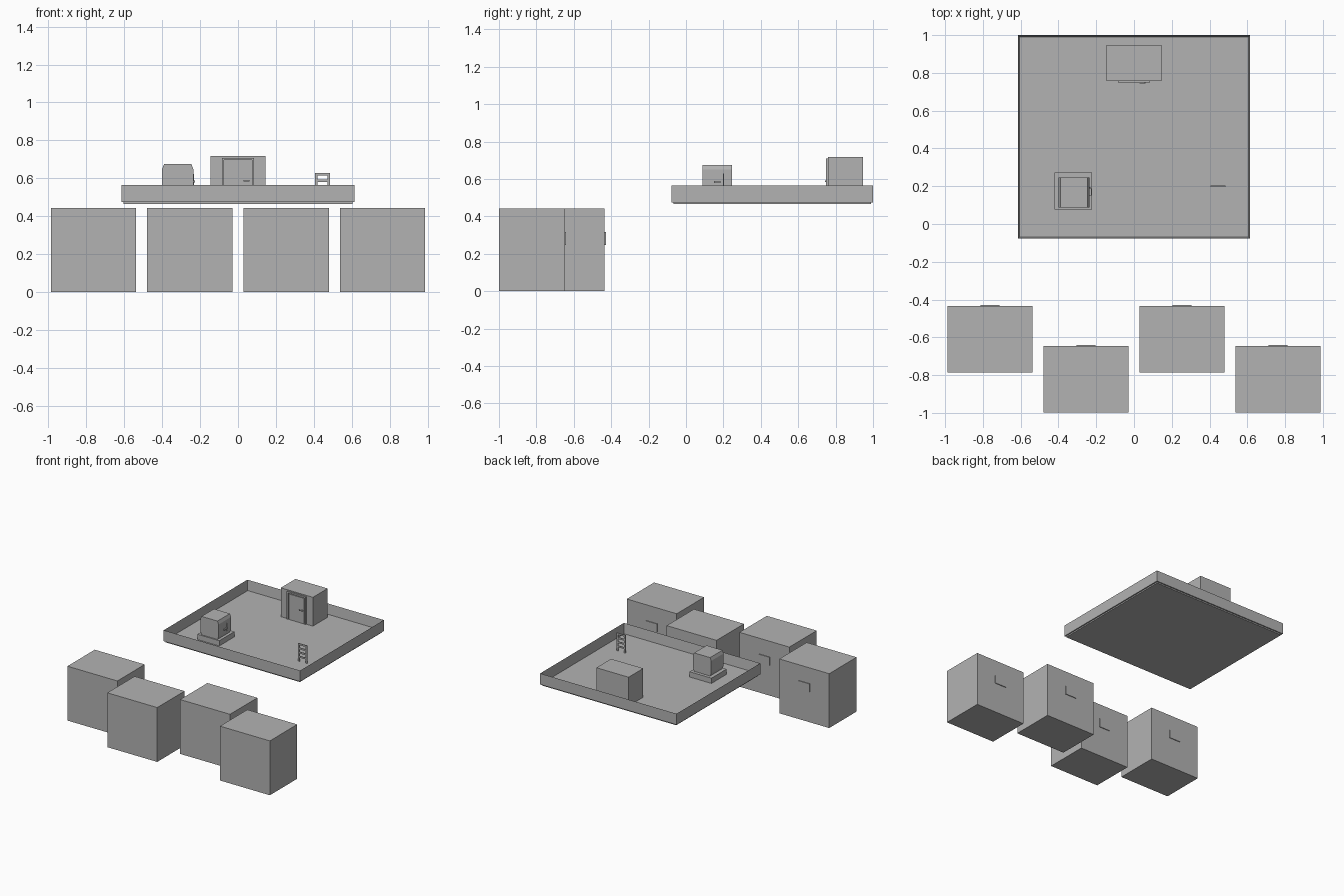
import bpy, bmesh

grey = bpy.data.materials.new("plain_grey")
grey.diffuse_color = (0.45, 0.45, 0.45, 1)


def finish(name, bm):
    bmesh.ops.recalc_face_normals(bm, faces=bm.faces)
    me = bpy.data.meshes.new(name)
    bm.to_mesh(me)
    bm.free()
    me.materials.append(grey)
    ob = bpy.data.objects.new(name, me)
    bpy.context.collection.objects.link(ob)
    return ob


def add_box(bm, x0, x1, y0, y1, z0, z1):
    vs = bmesh.ops.create_cube(bm, size=1)["verts"]
    for v in vs:
        v.co = ((x0, x1)[v.co.x > 0], (y0, y1)[v.co.y > 0], (z0, z1)[v.co.z > 0])


def boxes(name, *dims):
    bm = bmesh.new()
    for d in dims:
        add_box(bm, *d)
    return finish(name, bm)


# Row of four staggered blocks, each with a thin plate on the back
for i in range(4):
    x = -0.987 + 0.508 * i
    y = -0.435 if i % 2 == 0 else -0.647
    boxes(f"block_{i + 1}", (x, x + 0.45, y - 0.352, y, 0, 0.443))
    c = x + 0.225
    boxes(f"block_plate_{i + 1}", (c - 0.05, c + 0.05, y, y + 0.006, 0.247, 0.315))

# Roof slab, slightly inset below the parapet
boxes("roof_slab", (-0.605, 0.605, -0.068, 0.99, 0.465, 0.48))

# Parapet: box with its top inset and pushed down to the roof floor
bm = bmesh.new()
add_box(bm, -0.615, 0.615, -0.078, 1.0, 0.475, 0.565)
top = max(bm.faces, key=lambda f: f.calc_center_median().z)
bmesh.ops.inset_region(bm, faces=[top], thickness=0.013)
for v in top.verts:
    v.co.z = 0.482
finish("parapet", bm)

# Stair house with door
boxes("stair_house", (-0.145, 0.145, 0.758, 0.947, 0.48, 0.717))
boxes("door_frame",
      (-0.085, -0.073, 0.749, 0.758, 0.48, 0.708),
      (0.073, 0.085, 0.749, 0.758, 0.48, 0.708),
      (-0.073, 0.073, 0.749, 0.758, 0.696, 0.708))
boxes("door_panel", (-0.068, 0.068, 0.752, 0.758, 0.48, 0.69))
boxes("door_handle", (0.03, 0.06, 0.743, 0.747, 0.583, 0.591),
      (0.052, 0.06, 0.747, 0.752, 0.583, 0.591))

# Vent unit: base and a chamfered body extruded along y
boxes("vent_base", (-0.42, -0.223, 0.077, 0.272, 0.48, 0.525))
profile = [(-0.072, 0.525), (0.072, 0.525), (0.082, 0.55), (0.082, 0.65),
           (0.072, 0.675), (-0.072, 0.675), (-0.082, 0.65), (-0.082, 0.55)]
bm = bmesh.new()
face = bm.faces.new([bm.verts.new((-0.318 + x, 0.087, z)) for x, z in profile])
ext = bmesh.ops.extrude_face_region(bm, geom=[face])["geom"]
bmesh.ops.translate(bm, vec=(0, 0.16, 0),
                    verts=[g for g in ext if isinstance(g, bmesh.types.BMVert)])
finish("vent_body", bm)

# Small lever on the vent side
boxes("vent_lever", (-0.237, -0.226, 0.15, 0.187, 0.577, 0.588),
      (-0.237, -0.231, 0.187, 0.197, 0.56, 0.622))

# Ladder
rails = [(x, x + 0.013, 0.197, 0.203, 0.48, 0.628) for x in (0.405, 0.471)]
rungs = [(0.418, 0.471, 0.197, 0.203, z, z + 0.013)
         for z in (0.614, 0.58, 0.546, 0.512)]
boxes("ladder", *rails, *rungs)
